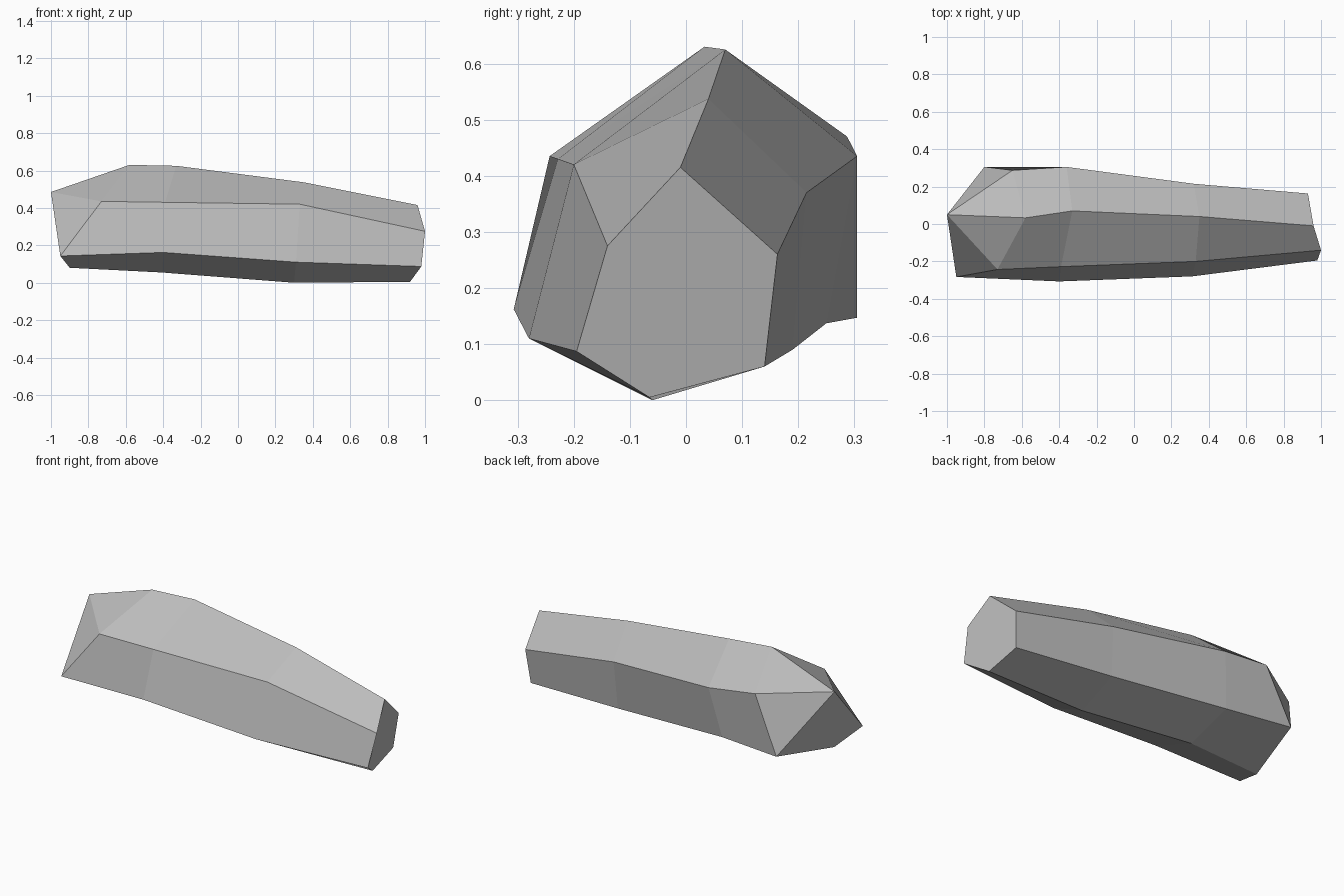
import bpy
import bmesh

# Remove only the default cube
default_cube = bpy.data.objects.get("Cube")
if default_cube:
    bpy.data.objects.remove(default_cube, do_unlink=True)

# Single stone colour
stone = bpy.data.materials.new("stone_grey")
stone.use_nodes = True
stone.diffuse_color = (0.5, 0.5, 0.5, 1)
for node in stone.node_tree.nodes:
    if node.type == "BSDF_PRINCIPLED":
        node.inputs["Base Color"].default_value = stone.diffuse_color
        node.inputs["Roughness"].default_value = 0.9

# Six-sided sections along the rock, each listed as
# ridge, upper back, lower back, keel, lower front, upper front
blunt_end = [(.96, -.01, .415), (.93, .163, .26), (.91, .14, .06),
             (.92, -.065, .005), (.98, -.195, .087), (1, -.14, .275)]
narrow_middle = [(.35, .04, .537), (.32, .215, .37), (.31, .19, .09),
                 (.3, -.06, 0), (.31, -.28, .11), (.33, -.2, .42)]
wide_middle = [(-.33, .07, .625), (-.36, .305, .435), (-.41, .25, .137),
               (-.41, -.03, .055), (-.4, -.307, .162), (-.39, -.228, .43)]
broken_end = [(-.58, .033, .63), (-.65, .287, .47), (-.8, .305, .147),
              (-.9, -.09, .08), (-.95, -.283, .143), (-.73, -.243, .435)]
tip_point = (-1, .05, .485)

bm = bmesh.new()
rings = [[bm.verts.new(point) for point in section]
         for section in (blunt_end, narrow_middle, wide_middle, broken_end)]

# Long facets between neighbouring sections
for ring, next_ring in zip(rings, rings[1:]):
    for i in range(len(ring)):
        j = (i + 1) % len(ring)
        bm.faces.new((ring[i], ring[j], next_ring[j], next_ring[i]))

# Flat cap on the blunt end
bm.faces.new(reversed(rings[0]))

# Chipped facets meeting at the tip, with one broad facet below it
tip = bm.verts.new(tip_point)
ridge, upper_back, lower_back, keel, lower_front, upper_front = rings[-1]
for facet in ((ridge, upper_back), (upper_back, lower_back),
              (lower_back, keel, lower_front),
              (lower_front, upper_front), (upper_front, ridge)):
    bm.faces.new((*facet, tip))

bmesh.ops.recalc_face_normals(bm, faces=bm.faces[:])
mesh = bpy.data.meshes.new("rock")
bm.to_mesh(mesh)
bm.free()
mesh.materials.append(stone)
rock = bpy.data.objects.new("rock", mesh)
bpy.context.scene.collection.objects.link(rock)
